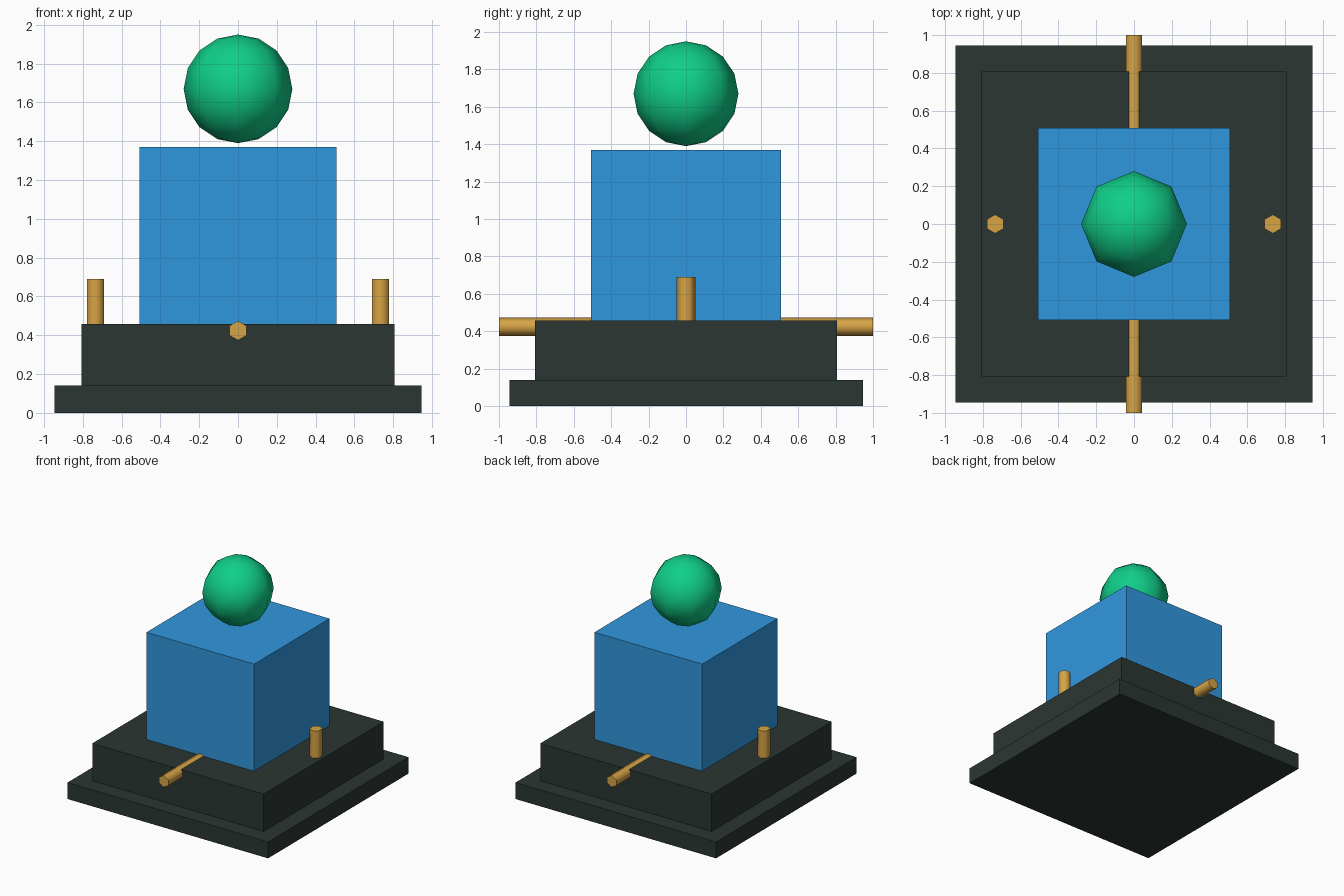
import bpy
import math

if "Cube" in bpy.data.objects:
    bpy.data.objects.remove(bpy.data.objects["Cube"])


def material(name, color):
    mat = bpy.data.materials.new(name)
    mat.diffuse_color = (*color, 1)
    mat.use_nodes = True
    mat.node_tree.nodes["Principled BSDF"].inputs["Base Color"].default_value = mat.diffuse_color
    return mat


dark = material("dark_slate", (0.024, 0.037, 0.032))
blue = material("blue", (0.03, 0.31, 0.73))
green = material("green", (0.005, 0.62, 0.25))
gold = material("gold", (0.68, 0.37, 0.06))


def finish(name, mat, smooth=False):
    obj = bpy.context.object
    obj.name = name
    obj.data.materials.append(mat)
    if smooth:
        bpy.ops.object.shade_smooth_by_angle(angle=math.radians(65))
    return obj


def box(name, width, z0, z1, mat):
    bpy.ops.mesh.primitive_cube_add(size=1, location=(0, 0, (z0 + z1) / 2))
    bpy.context.object.scale = (width, width, z1 - z0)
    bpy.ops.object.transform_apply(location=False, rotation=False, scale=True)
    return finish(name, mat)


def peg(name, location, tilt=0):
    bpy.ops.mesh.primitive_cylinder_add(vertices=6, radius=0.05, depth=0.53,
                                        location=location, rotation=(tilt, 0, 0))
    return finish(name, gold, smooth=True)


# Stepped base and main block
box("base_plinth", 1.89, 0, 0.14, dark)
box("base_step", 1.615, 0.14, 0.458, dark)
box("main_block", 1.015, 0.355, 1.37, blue)

# Low-poly ball hovering just above the block
bpy.ops.mesh.primitive_uv_sphere_add(segments=8, ring_count=8, radius=0.28,
                                     location=(0, 0, 1.67))
finish("ball", green, smooth=True)

# Hexagonal pegs: upright at the sides, lying flat at front and back
for sign, side, end in ((-1, "left", "front"), (1, "right", "back")):
    peg(f"{side}_upright_peg", (sign * 0.735, 0, 0.424))
    peg(f"{end}_flat_peg", (0, sign * 0.735, 0.424), math.pi / 2)
